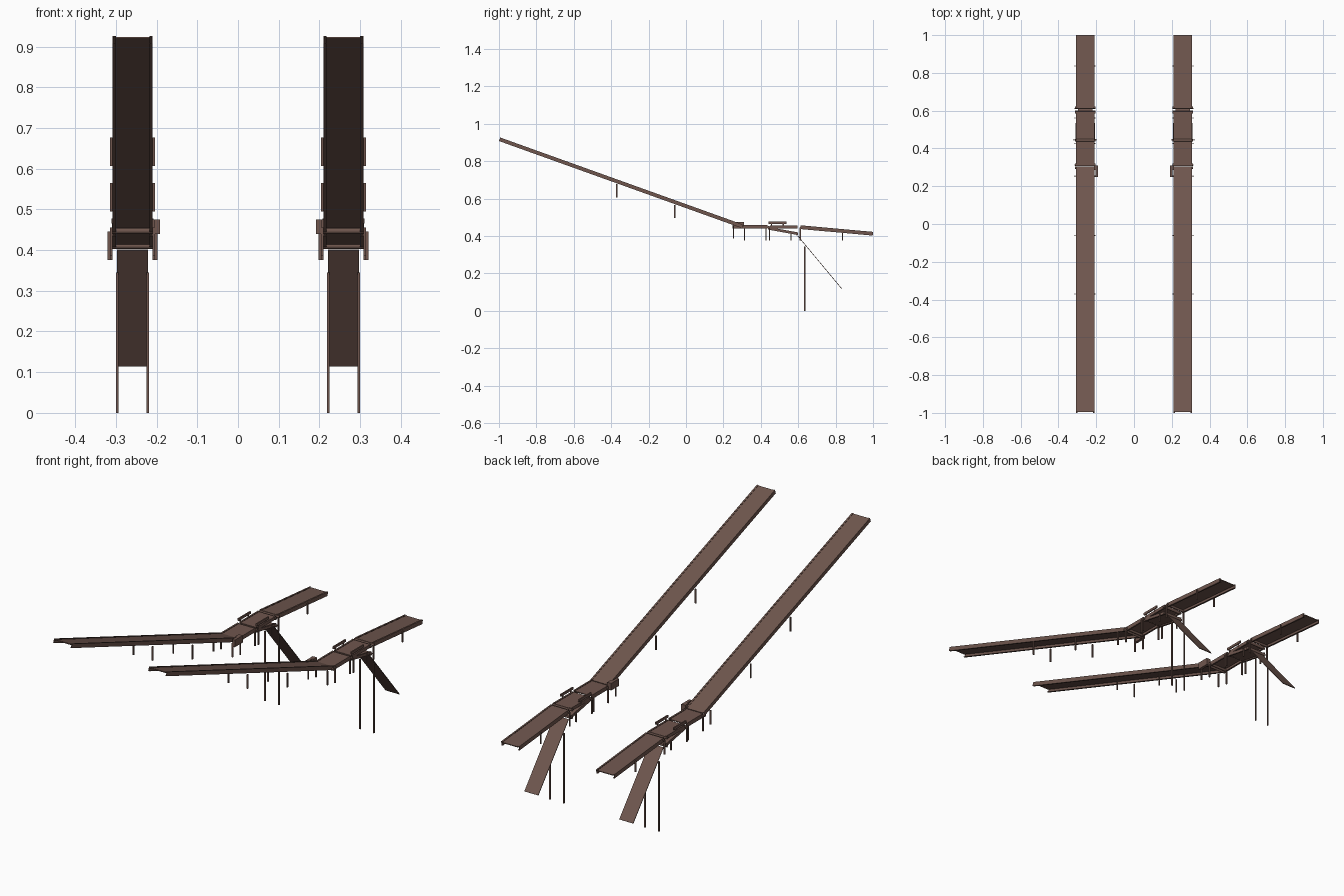
import bpy, bmesh
from math import atan2, hypot, pi
from mathutils import Matrix, Vector

if "Cube" in bpy.data.objects:
    bpy.data.objects.remove(bpy.data.objects["Cube"])

CX = -0.259            # centre of the left lane; right lane is its mirror
mat = bpy.data.materials.new("brown_metal")
mat.diffuse_color = (0.16, 0.094, 0.076, 1)
mat.use_nodes = True
mat.node_tree.nodes["Principled BSDF"].inputs["Base Color"].default_value = mat.diffuse_color


def finish(name, bm):
    me = bpy.data.meshes.new(name)
    bm.to_mesh(me)
    bm.free()
    me.materials.append(mat)
    ob = bpy.data.objects.new(name, me)
    bpy.context.collection.objects.link(ob)
    ob.modifiers.new("Mirror", 'MIRROR').use_axis[0] = True
    return ob


def add_box(bm, lo, hi):
    lo, hi = Vector(lo), Vector(hi)
    bmesh.ops.create_cube(bm, size=1, matrix=Matrix.Translation((lo + hi) / 2)
                          @ Matrix.Diagonal((*(hi - lo), 1)))


def add_strip(bm, p0, p1, x0, x1, t, up=0.0):
    # sloped bar between two (y, z) points, thickness t, offset along its normal
    (ya, za), (yb, zb) = p0, p1
    m = (Matrix.Translation(((x0 + x1) / 2, (ya + yb) / 2, (za + zb) / 2))
         @ Matrix.Rotation(atan2(zb - za, yb - ya), 4, 'X')
         @ Matrix.Translation((0, 0, up))
         @ Matrix.Diagonal((x1 - x0, hypot(yb - ya, zb - za), t, 1)))
    bmesh.ops.create_cube(bm, size=1, matrix=m)


def conveyor(name, p0, p1, h=0.020):
    bm = bmesh.new()
    add_strip(bm, p0, p1, CX - 0.042, CX + 0.042, 0.004, h / 2 - 0.005)
    finish(name + "_belt", bm)
    bm = bmesh.new()
    for s in (-1, 1):
        x = CX + s * 0.048
        add_strip(bm, p0, p1, x - 0.0012, x + 0.0012, h)
        a, b = sorted((x, x - s * 0.007))
        for k in (-1, 1):
            add_strip(bm, p0, p1, a, b, 0.0015, k * (h / 2 - 0.001))
    finish(name + "_side_rails", bm)


# Conveyor sections
conveyor("infeed_ramp", (-0.9966, 0.917), (0.300, 0.452))
conveyor("level_section", (0.306, 0.449), (0.436, 0.449))
conveyor("gate_section", (0.450, 0.449), (0.595, 0.449), 0.016)
conveyor("diverter_flap", (0.440, 0.441), (0.598, 0.412), 0.014)
conveyor("outfeed_section", (0.612, 0.447), (0.9992, 0.412))

# Discharge chute and its legs
bm = bmesh.new()
add_strip(bm, (0.598, 0.400), (0.835, 0.115), CX - 0.038, CX + 0.038, 0.003)
finish("discharge_chute", bm)
bm = bmesh.new()
for s in (-1, 1):
    x = CX + s * 0.0375
    add_box(bm, (x - 0.003, 0.632, 0), (x + 0.003, 0.638, 0.345))
finish("chute_legs", bm)

# Short hanging posts on both sides of each lane: y, bottom, top, half spacing
bm = bmesh.new()
for y, z0, z1, d in ((-0.37, .607, .677, .0525), (-0.06, .495, .565, .0525),
                     (.253, .386, .456, .0525), (.312, .375, .445, .0525),
                     (.427, .375, .445, .0525), (.446, .375, .445, .058),
                     (.562, .377, .420, .0525), (.611, .375, .445, .0525),
                     (.837, .375, .428, .0525)):
    for s in (-1, 1):
        x = CX + s * d
        add_box(bm, (x - .003, y - .003, z0), (x + .003, y + .003, z1))
finish("support_posts", bm)

# Cross rollers at the joints
bm = bmesh.new()
for y, z, r in ((.298, .447, .007), (.314, .447, .006), (.443, .446, .007),
                (.590, .447, .006), (.593, .410, .007), (.616, .446, .006)):
    m = Matrix.Translation((CX, y, z)) @ Matrix.Rotation(pi / 2, 4, 'Y')
    bmesh.ops.create_cone(bm, cap_ends=True, segments=16, radius1=r,
                          radius2=r, depth=0.108, matrix=m)
for f in bm.faces:
    f.smooth = len(f.verts) == 4
finish("cross_rollers", bm)

# Guide bars on short stands beside the gate
bm = bmesh.new()
for s in (-1, 1):
    x = CX + s * 0.049
    add_box(bm, (x - .003, .442, .465), (x + .003, .536, .477))
    for y in (.458, .520):
        add_box(bm, (x - .002, y - .003, .450), (x + .002, y + .003, .467))
finish("guide_bars", bm)

# Drive motor on the inner side of the ramp foot
bm = bmesh.new()
add_box(bm, (-0.213, .285, .455), (-0.191, .310, .475))
add_box(bm, (-0.205, .248, .440), (-0.191, .310, .475))
finish("drive_motor", bm)
